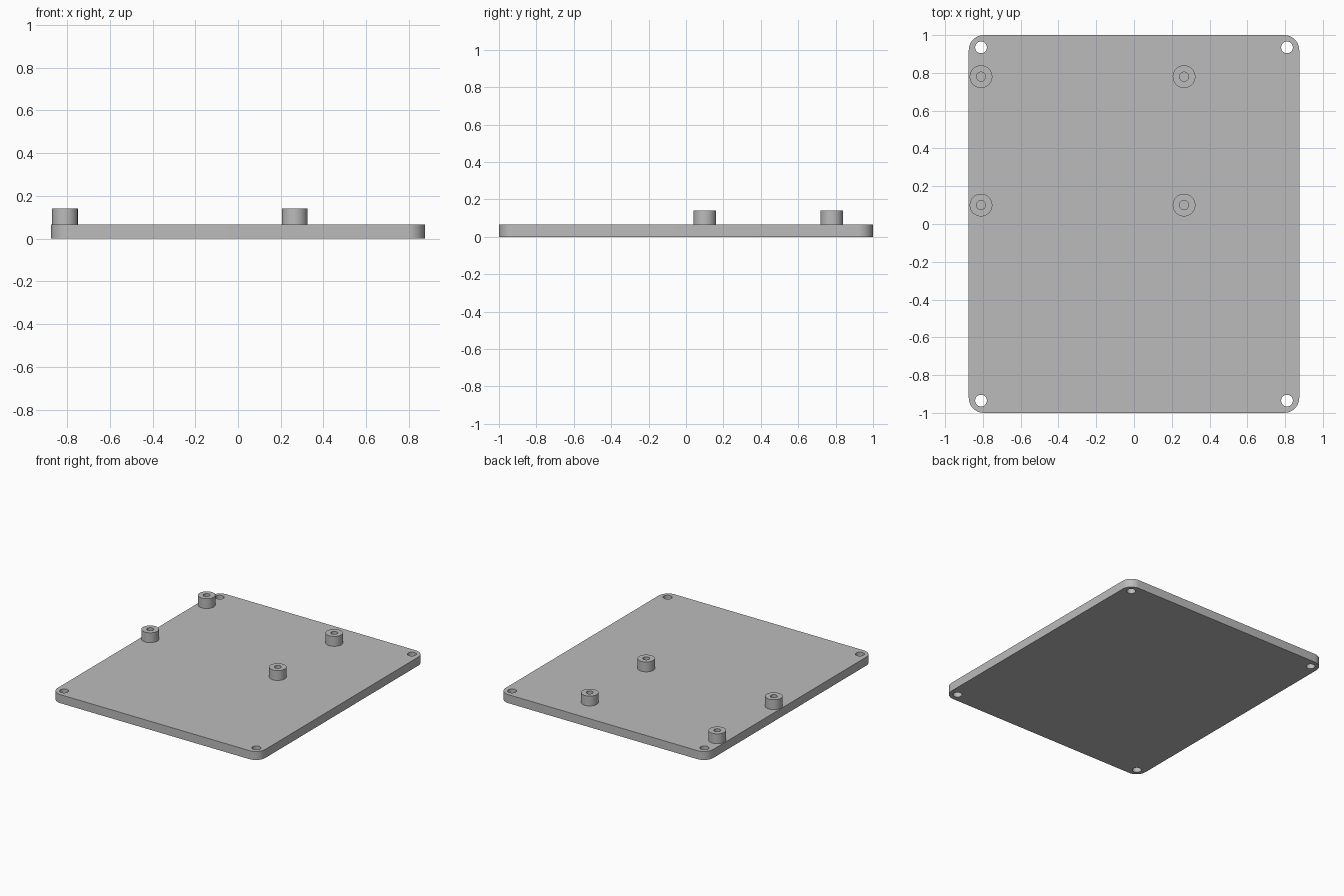
import bpy, bmesh, math
from mathutils import Matrix

default = bpy.data.objects.get("Cube")
if default:
    bpy.data.objects.remove(default, do_unlink=True)

HALF_X, HALF_Y, THICK = 0.875, 1.0, 0.065
CORNER_R, HOLE_R = 0.08, 0.031
HOLE_X, HOLE_Y = 0.81, 0.935
POST_R, BORE_R, POST_TOP = 0.06, 0.024, 0.14
SIDES = 48

grey = bpy.data.materials.new("grey_plastic")
grey.use_nodes = True
colour = (0.50, 0.50, 0.50, 1)
grey.diffuse_color = colour
grey.node_tree.nodes["Principled BSDF"].inputs["Base Color"].default_value = colour


def make_object(name, bm):
    bmesh.ops.recalc_face_normals(bm, faces=bm.faces)
    mesh = bpy.data.meshes.new(name)
    bm.to_mesh(mesh)
    bm.free()
    mesh.materials.append(grey)
    obj = bpy.data.objects.new(name, mesh)
    bpy.context.collection.objects.link(obj)
    return obj


def smooth(obj):
    bpy.ops.object.select_all(action="DESELECT")
    obj.select_set(True)
    bpy.context.view_layer.objects.active = obj
    bpy.ops.object.shade_smooth_by_angle(angle=math.radians(30))


# Base plate: box with rounded upright corners
bm = bmesh.new()
bmesh.ops.create_cube(bm, size=1, matrix=Matrix.Translation((0, 0, THICK / 2))
                      @ Matrix.Diagonal((2 * HALF_X, 2 * HALF_Y, THICK, 1)))
upright = [e for e in bm.edges
           if abs(e.verts[0].co.z - e.verts[1].co.z) > THICK / 2]
bmesh.ops.bevel(bm, geom=upright, offset=CORNER_R, segments=12,
                profile=0.5, affect="EDGES")
plate = make_object("base_plate", bm)

# Screw holes through the four corners
bm = bmesh.new()
for sx in (-1, 1):
    for sy in (-1, 1):
        bmesh.ops.create_cone(
            bm, cap_ends=True, segments=SIDES, radius1=HOLE_R, radius2=HOLE_R,
            depth=4 * THICK, matrix=Matrix.Translation((sx * HOLE_X, sy * HOLE_Y, 0)))
cutter = make_object("screw_hole_cutter", bm)
cutter.hide_render = True
bpy.ops.object.select_all(action="DESELECT")
bpy.context.view_layer.objects.active = plate
cut = plate.modifiers.new("screw_holes", "BOOLEAN")
cut.object, cut.operation, cut.solver = cutter, "DIFFERENCE", "EXACT"
bpy.ops.object.modifier_apply(modifier=cut.name)
bpy.data.objects.remove(cutter, do_unlink=True)
smooth(plate)


# Standoff: bored post, turned from its wall profile
def standoff(name, x, y):
    bm = bmesh.new()
    profile = [(BORE_R, THICK), (BORE_R, POST_TOP), (POST_R, POST_TOP), (POST_R, THICK)]
    verts = [bm.verts.new((r, 0, z)) for r, z in profile]
    edges = [bm.edges.new(pair) for pair in zip(verts, verts[1:])]
    bmesh.ops.spin(bm, geom=verts + edges, cent=(0, 0, 0), axis=(0, 0, 1),
                   angle=math.tau, steps=SIDES)
    bmesh.ops.remove_doubles(bm, verts=bm.verts, dist=0.0005)
    # Point the walls outward from the solid ring
    bmesh.ops.recalc_face_normals(bm, faces=bm.faces)
    if any(f.normal.z < -0.5 for f in bm.faces):
        bmesh.ops.reverse_faces(bm, faces=bm.faces)
    mesh_obj = make_object(name, bm)
    mesh_obj.location = (x, y, 0)
    smooth(mesh_obj)


for side, x in (("right", -0.81), ("left", 0.265)):
    for row, y in (("front", 0.10), ("back", 0.78)):
        standoff(f"{row}_{side}_standoff", x, y)
